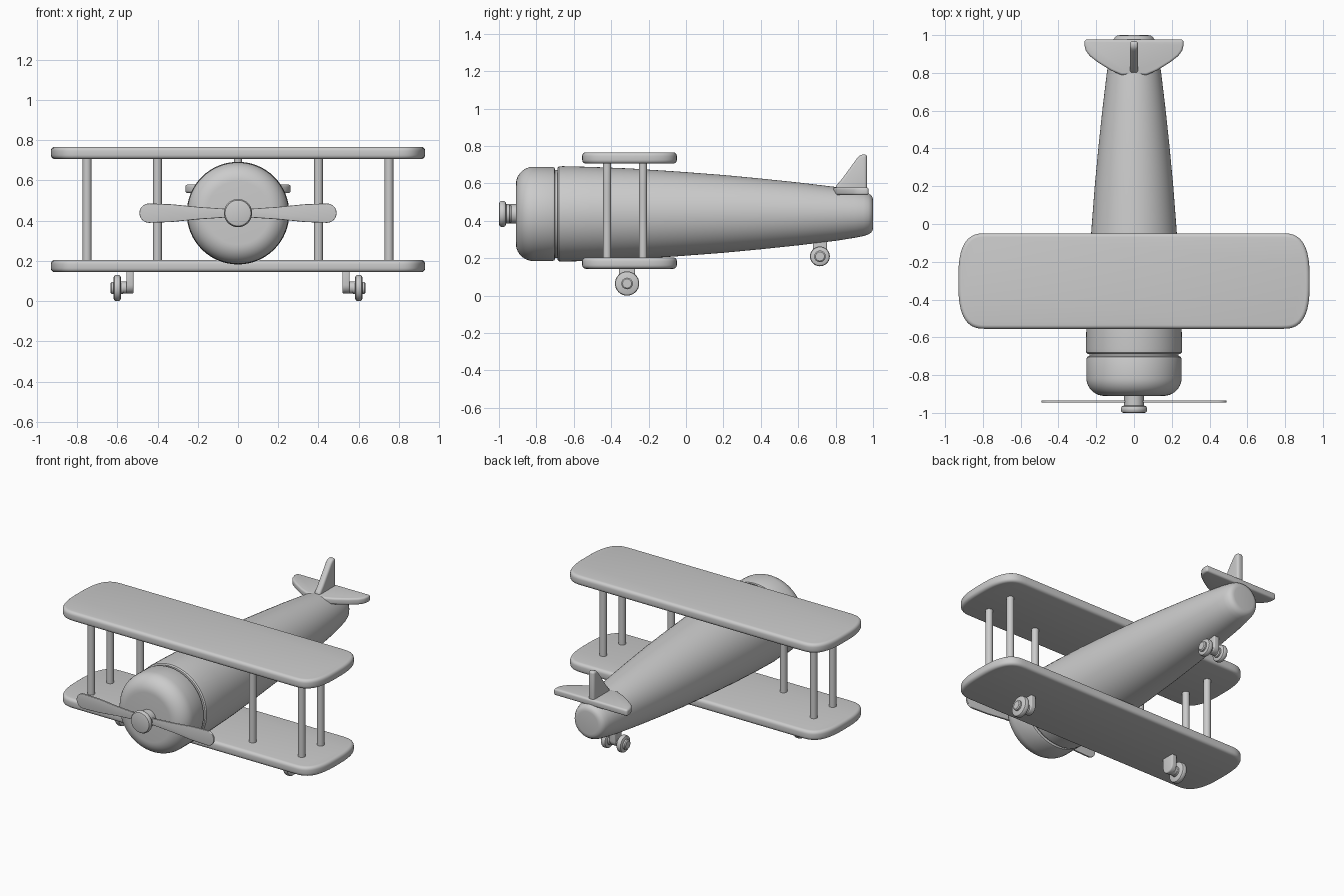
import bpy, bmesh
from math import sin, cos, pi, radians
from mathutils import Vector, Matrix

if "Cube" in bpy.data.objects:
    bpy.data.objects.remove(bpy.data.objects["Cube"])

AXIS_Z = 0.437  # height of the fuselage centre line


def finish(name, bm):
    bmesh.ops.recalc_face_normals(bm, faces=bm.faces)
    mesh = bpy.data.meshes.new(name)
    bm.to_mesh(mesh)
    bm.free()
    ob = bpy.data.objects.new(name, mesh)
    bpy.context.collection.objects.link(ob)
    bpy.ops.object.select_all(action='DESELECT')
    ob.select_set(True)
    bpy.context.view_layer.objects.active = ob
    bpy.ops.object.shade_smooth_by_angle(angle=radians(35))
    return ob


def lathe(name, profile, loc, axis='Y', n=48):
    """Revolve (distance along axis, radius) pairs around an axis."""
    bm = bmesh.new()
    rings = []
    for d, r in profile:
        ring = []
        for i in range(n):
            a = 2 * pi * i / n
            u, v = r * cos(a), r * sin(a)
            p = {'X': (d, u, v), 'Y': (u, d, v), 'Z': (u, v, d)}[axis]
            ring.append(bm.verts.new(Vector(p) + Vector(loc)))
        rings.append(ring)
    for a, b in zip(rings, rings[1:]):
        for i in range(n):
            j = (i + 1) % n
            bm.faces.new((a[i], a[j], b[j], b[i]))
    bm.faces.new(rings[0])
    bm.faces.new(rings[-1])
    return finish(name, bm)


def slab(name, outline, thick, matrix, bevel):
    """Extrude a flat outline, centred on its plane, with rounded rims."""
    bm = bmesh.new()
    face = bm.faces.new([bm.verts.new((x, y, -thick / 2)) for x, y in outline])
    res = bmesh.ops.extrude_face_region(bm, geom=[face])
    top = [g for g in res['geom'] if isinstance(g, bmesh.types.BMVert)]
    bmesh.ops.translate(bm, vec=(0, 0, thick), verts=top)
    bmesh.ops.recalc_face_normals(bm, faces=bm.faces)
    edges = [e for e in bm.edges if e.calc_face_angle(0) > radians(40)]
    bmesh.ops.bevel(bm, geom=edges, offset=bevel, segments=4, profile=0.5,
                    affect='EDGES', clamp_overlap=True)
    bm.transform(matrix)
    return finish(name, bm)


UPRIGHT_YZ = Matrix(((0, 0, 1, 0), (1, 0, 0, 0), (0, 1, 0, 0), (0, 0, 0, 1)))
UPRIGHT_XZ = Matrix.Rotation(pi / 2, 4, 'X')

# Fuselage, engine cowl and the core showing in the groove between them
lathe("fuselage", [(-.688, .235), (-.687, .246), (-.68, .253), (-.66, .255),
                   (-.5, .251), (-.3, .243), (-.05, .227), (.2, .208), (.4, .189),
                   (.6, .168), (.8, .144), (.9, .128), (.95, .118), (.975, .110),
                   (.99, .100), (.998, .087), (1.0, .072)], (0, 0, AXIS_Z), n=64)
R = 0.095
nose = [(-.815 - R * cos(t), .157 + R * sin(t)) for t in [i * pi / 20 for i in range(11)]]
lathe("cowl", nose + [(-.715, .252), (-.704, .248), (-.70, .24)], (0, 0, AXIS_Z), n=64)
lathe("cowl_core", [(-.72, .235), (-.67, .235)], (0, 0, AXIS_Z), n=64)

# Propeller hub and two-bladed propeller
lathe("propeller_hub", [(-1, .055), (-.997, .064), (-.988, .070), (-.974, .070),
                        (-.965, .064), (-.961, .052), (-.90, .052)], (0, 0, AXIS_Z))
blade = [(.05, -.021), (.2, -.031), (.33, -.044)]
blade += [(.442 + .048 * cos(t), .048 * sin(t)) for t in [-pi / 2 + i * pi / 12 for i in range(13)]]
blade += [(.33, .044), (.2, .031), (.05, .021)]
slab("propeller", blade + [(-x, -y) for x, y in blade], .012,
     Matrix.Translation((0, -.94, AXIS_Z)) @ UPRIGHT_XZ, .004)

# Upper and lower wings with rounded tips
tip = []
for i in range(-16, 17):
    t = i / 16 * pi / 2
    s = abs(sin(t)) ** .7 * (1 if t > 0 else -1)
    tip.append((.78 + .15 * max(cos(t), 0) ** .7, .253 * s))
wing = tip + [(-x, -y) for x, y in tip]
for name, z in (("upper_wing", .736), ("lower_wing", .174)):
    slab(name, wing, .061, Matrix.Translation((0, -.302, z)), .02)

# Wing struts
for side, s in (("left", -1), ("right", 1)):
    for part, x, y in (("outer_front", .75, -.422), ("outer_rear", .75, -.23),
                       ("inner_front", .40, -.422)):
        lathe(f"{side}_{part}_strut", [(.18, .022), (.73, .022)], (s * x, y, 0), 'Z', 24)
lathe("centre_strut", [(.62, .02), (.73, .02)], (0, -.422, 0), 'Z', 24)

# Tailplane and fin
half = [(.035, .79), (.065, .788), (.12, .812), (.19, .855), (.235, .89),
        (.255, .918), (.262, .945), (.262, .976)]
slab("tailplane", half + [(-x, y) for x, y in reversed(half)], .042,
     Matrix.Translation((0, 0, .558)), .012)
slab("tail_fin", [(.80, .53), (.80, .585), (.835, .625), (.915, .735), (.935, .755),
                  (.968, .755), (.968, .53)], .042, UPRIGHT_YZ, .014)


def wheel(name, x, y, z, r):
    """Rounded tyre with a narrower hub through it."""
    lathe(name + "_tyre", [(-.018, r - .012), (-.014, r - .003), (-.008, r),
                           (.008, r), (.014, r - .003), (.018, r - .012)], (x, y, z), 'X', 32)
    lathe(name + "_hub", [(-.033, .024), (-.028, .031), (.028, .031), (.033, .024)],
          (x, y, z), 'X', 24)


def bracket(name, x, y, z, r, top, thick):
    """Upright plate with a round lower end."""
    pts = [(r * cos(t), r * sin(t)) for t in [pi + i * pi / 12 for i in range(13)]]
    slab(name, pts + [(r, top - z), (-r, top - z)], thick,
         Matrix.Translation((x, y, z)) @ UPRIGHT_YZ, .007)


# Main landing gear under the lower wing
for side, s in (("left", -1), ("right", 1)):
    wheel(side + "_main_wheel", s * .60, -.315, .065, .062 + .003)
    bracket(side + "_wheel_bracket", s * .537, -.315, .08, .043, .16, .036)
    lathe(side + "_main_axle", [(-.03, .03), (.03, .03)], (s * .56, -.315, .067), 'X', 24)
    wheel(side + "_tail_wheel", s * .055, .716, .21, .053)

# Tail wheel bracket and axle
bracket("tail_wheel_bracket", 0, .716, .225, .038, .34, .04)
lathe("tail_axle", [(-.05, .024), (.05, .024)], (0, .716, .21), 'X', 24)
